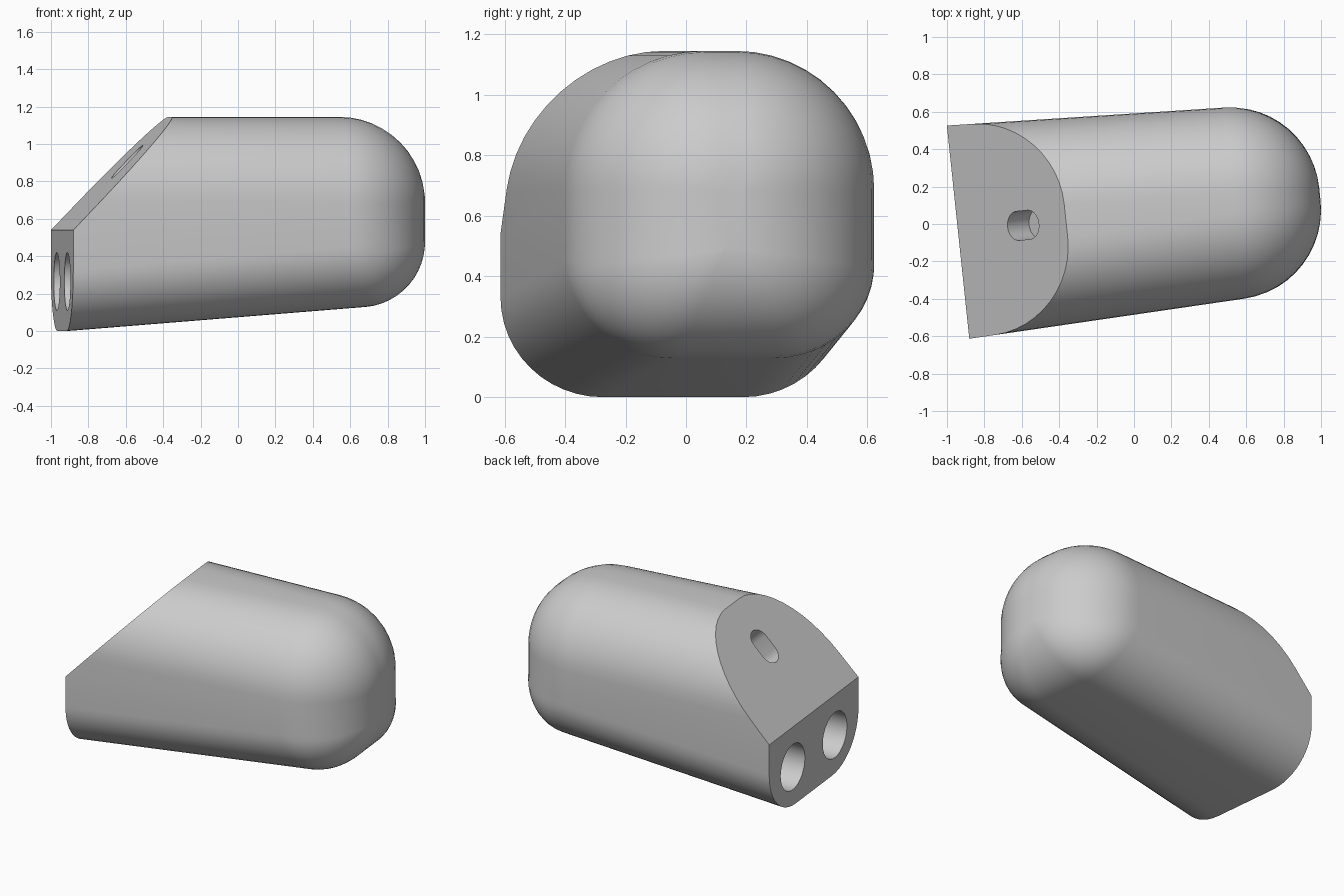
import bpy, bmesh, math
from math import sin, cos, pi
from mathutils import Matrix, Vector

cube = bpy.data.objects.get("Cube")
if cube:
    bpy.data.objects.remove(cube, do_unlink=True)

grey = bpy.data.materials.new("plain_grey")
grey.use_nodes = True
grey.diffuse_color = (0.6, 0.6, 0.6, 1)
grey.node_tree.nodes["Principled BSDF"].inputs["Base Color"].default_value = (0.6, 0.6, 0.6, 1)

# The body lies along an axis turned slightly about z
TURN = Matrix.Rotation(math.radians(6), 4, 'Z')
START, END, MID = -0.94, 1.005, 0.055
TOP, R_TOP, RX_LOW, R_LOW = 1.145, 0.46, 0.34, 0.33
STEPS = 12


def finish(bm, name):
    bmesh.ops.recalc_face_normals(bm, faces=bm.faces)
    bm.transform(TURN)
    mesh = bpy.data.meshes.new(name)
    bm.to_mesh(mesh)
    bm.free()
    mesh.materials.append(grey)
    obj = bpy.data.objects.new(name, mesh)
    bpy.context.collection.objects.link(obj)
    return obj


def section(u, angle=0.0):
    """Rounded, tapering cross-section; angle shrinks it round the domed end."""
    s = 1 - cos(angle)
    k = max(1 - s, 0.01)
    points = []
    for sy, top, first in ((1, True, 0), (-1, True, 1), (-1, False, 2), (1, False, 3)):
        r_end = R_TOP if top else R_LOW
        rx = (R_TOP if top else RX_LOW) * k
        rz = r_end * k
        for i in range(STEPS + 1):
            a = (first + i / STEPS) * pi / 2
            # fillet depth blends from the sides to the underside
            depth = R_TOP - (0 if top else (R_TOP - R_LOW) * abs(sin(a)))
            x = u if angle is None else u - depth * (1 - sin(angle))
            half = 0.573 - 0.04 * (x - START) - R_TOP * s
            low = 0.08 * (x - START) + R_LOW * s
            high = TOP - R_TOP * s
            cz = high - rz if top else low + rz
            points.append((x, MID + sy * (half - rx) + rx * cos(a), cz + rz * sin(a)))
    return points


# Body: straight tapered run followed by the domed end
bm = bmesh.new()
rows = [section(START + R_TOP)]
rows[0] = [(START, MID + (y - MID) + math.copysign(0.04 * (x - START), y - MID),
            z - (0.08 * (x - START) if i > 2 * STEPS + 1 else 0))
           for i, (x, y, z) in enumerate(rows[0])]
rows[0] = [(START, y, max(z, 0)) for x, y, z in rows[0]]
rows += [section(END, pi / 2 * i / STEPS) for i in range(STEPS + 1)]
rings = [[bm.verts.new(p) for p in row] for row in rows]
for a, b in zip(rings, rings[1:]):
    for i in range(len(a)):
        j = (i + 1) % len(a)
        bm.faces.new((a[i], a[j], b[j], b[i]))
bm.faces.new(rings[0])
bm.faces.new(rings[-1])
bmesh.ops.remove_doubles(bm, verts=bm.verts, dist=0.0005)

# Sloping cut over the blunt end
edge, apex = Vector((START, 0, 0.54)), Vector((-0.36, 0, TOP))
slope = (apex - edge).normalized()
normal = Vector((-slope.z, 0, slope.x))
cut = bmesh.ops.bisect_plane(bm, geom=bm.verts[:] + bm.edges[:] + bm.faces[:],
                             plane_co=edge, plane_no=normal, clear_outer=True)
bmesh.ops.edgeloop_fill(bm, edges=[e for e in cut["geom_cut"] if isinstance(e, bmesh.types.BMEdge)])
body = finish(bm, "body")


def slot_cutter(name, centre, along, out, radius, straight, depth):
    """Round-ended prism sunk to the given depth below a surface point."""
    side = out.cross(along)
    bm = bmesh.new()
    base = []
    for i in range(48):
        a = 2 * pi * (i + 0.5) / 48
        offset = straight if cos(a) > 0 else -straight
        base.append(bm.verts.new(centre - out * depth + along * (offset + radius * cos(a))
                                 + side * radius * sin(a)))
    face = bm.faces.new(base)
    ext = bmesh.ops.extrude_face_region(bm, geom=[face])
    bmesh.ops.translate(bm, vec=out * (depth + 0.1),
                        verts=[v for v in ext["geom"] if isinstance(v, bmesh.types.BMVert)])
    return finish(bm, name)


# Two bores in the blunt end and one slot in the slope
back, up = Vector((-1, 0, 0)), Vector((0, 0, 1))
cutters = [slot_cutter("bore_cutter", Vector((START, MID + s * 0.27, 0.265)), up, back, 0.155, 0, 0.5)
           for s in (1, -1)]
cutters.append(slot_cutter("slot_cutter", Vector((-0.59, MID, 0.905)), slope, normal, 0.078, 0.043, 0.16))

bpy.context.view_layer.objects.active = body
for cutter in cutters:
    cutter.hide_render = True
    mod = body.modifiers.new("hole", 'BOOLEAN')
    mod.operation, mod.solver, mod.object = 'DIFFERENCE', 'EXACT', cutter
    bpy.ops.object.modifier_apply(modifier=mod.name)
    bpy.data.objects.remove(cutter, do_unlink=True)

bpy.ops.object.select_all(action='DESELECT')
body.select_set(True)
bpy.ops.object.shade_smooth_by_angle(angle=math.radians(30))
